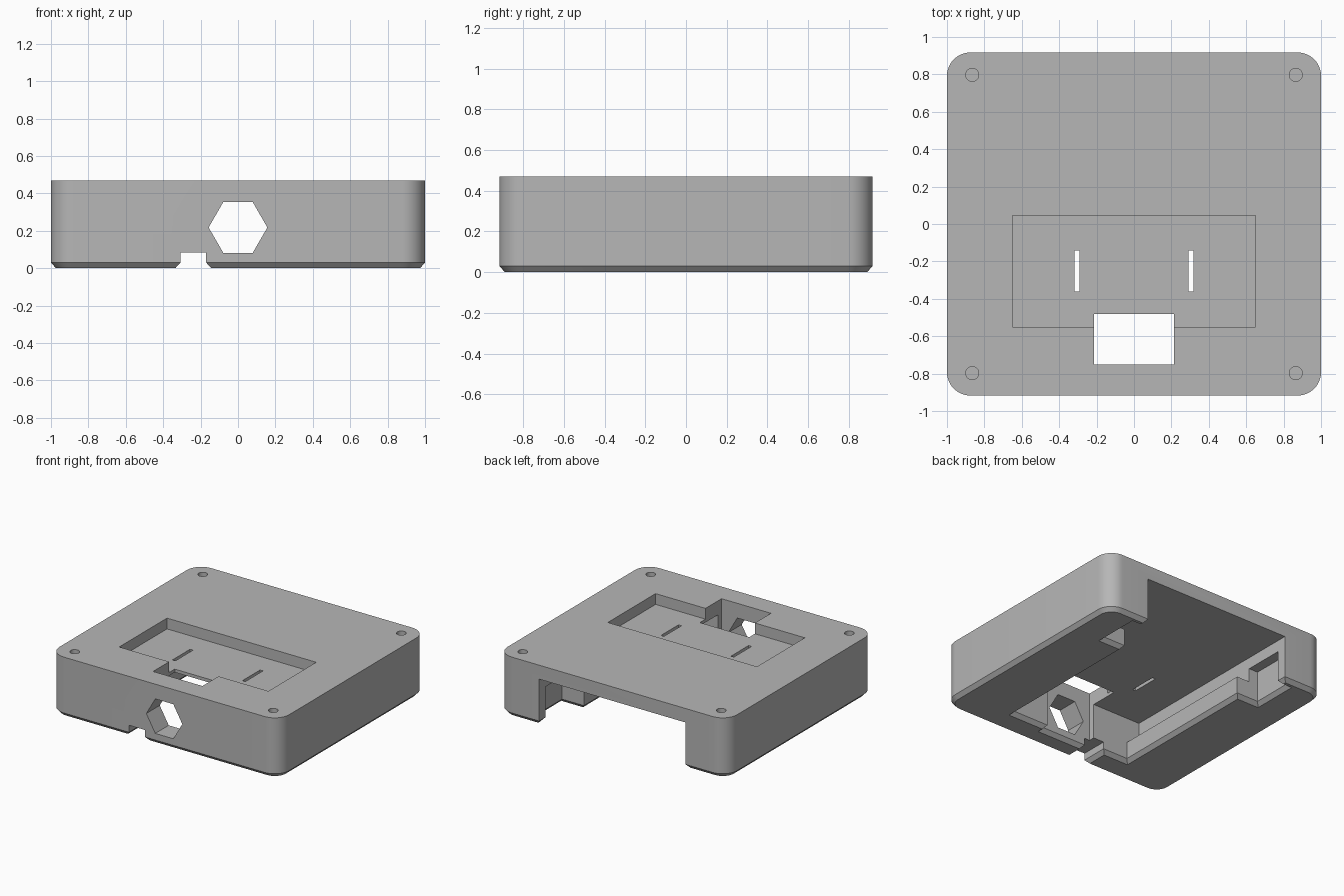
import bpy, bmesh, math

if "Cube" in bpy.data.objects:
    bpy.data.objects.remove(bpy.data.objects["Cube"])

W, D, H = 1.0, 0.917, 0.47      # half width, half depth, height
CHAMFER, CHAMFER_H = 0.027, 0.03

grey = bpy.data.materials.new("plain grey")
grey.use_nodes = True
COLOUR = (0.47, 0.47, 0.47, 1)
grey.diffuse_color = COLOUR
grey.node_tree.nodes["Principled BSDF"].inputs["Base Color"].default_value = COLOUR


def loft(name, rings):
    """Closed solid through matching rings of points, bottom to top."""
    bm = bmesh.new()
    loops = [[bm.verts.new(p) for p in ring] for ring in rings]
    n = len(loops[0])
    for low, high in zip(loops, loops[1:]):
        for i in range(n):
            j = (i + 1) % n
            bm.faces.new((low[i], low[j], high[j], high[i]))
    bm.faces.new(loops[0][::-1])
    bm.faces.new(loops[-1])
    bmesh.ops.recalc_face_normals(bm, faces=bm.faces)
    mesh = bpy.data.meshes.new(name)
    bm.to_mesh(mesh)
    bm.free()
    mesh.materials.append(grey)
    obj = bpy.data.objects.new(name, mesh)
    bpy.context.collection.objects.link(obj)
    return obj


def rounded_ring(inset, z, radius=0.125, steps=10):
    """Rounded rectangle following the outer wall."""
    pts = []
    for k, (sx, sy) in enumerate(((1, 1), (-1, 1), (-1, -1), (1, -1))):
        for i in range(steps + 1):
            a = math.pi / 2 * (k + i / steps)
            pts.append((sx * (W - radius) + (radius - inset) * math.cos(a),
                        sy * (D - radius) + (radius - inset) * math.sin(a), z))
    return pts


def rect(x0, x1, y0, y1, z, grow=0):
    return [(x0 - grow, y0 - grow, z), (x1 + grow, y0 - grow, z),
            (x1 + grow, y1 + grow, z), (x0 - grow, y1 + grow, z)]


def box(name, x0, x1, y0, y1, z0, z1):
    return loft(name, [rect(x0, x1, y0, y1, z0), rect(x0, x1, y0, y1, z1)])


def flared_box(name, x0, x1, y0, y1, z1):
    """Box open at the underside, with a chamfered bottom rim."""
    return loft(name, [rect(x0, x1, y0, y1, -CHAMFER_H, 2 * CHAMFER),
                       rect(x0, x1, y0, y1, CHAMFER_H),
                       rect(x0, x1, y0, y1, z1)])


def circle(x, y, z, r, n=32):
    return [(x + r * math.cos(math.tau * i / n),
             y + r * math.sin(math.tau * i / n), z) for i in range(n)]


def hexagon(y, r, zc):
    return [(r * math.cos(math.tau * i / 6), y,
             zc + r * math.sin(math.tau * i / 6)) for i in range(6)]


# Outer shell with rounded corners and chamfered foot
case = loft("enclosure_body", [rounded_ring(CHAMFER, 0),
                               rounded_ring(0, CHAMFER_H),
                               rounded_ring(0, H)])

cutters = [
    # Inner cavity, narrowed by lips near the underside, open at the back
    box("cavity", -0.637, 0.637, -0.704, 1.1, 0.163, 0.36),
    flared_box("underside_opening", -0.525, 0.525, -0.704, 1.1, 0.25),
    flared_box("back_opening", -0.637, 0.637, 0.52, 1.1, 0.3),
    flared_box("side_notches", -0.715, 0.715, 0.52, 0.84, 0.27),
    # Front cable slot, hexagonal port and through window
    flared_box("cable_slot", -0.308, -0.17, -1.1, -0.6, 0.085),
    loft("hex_port", [hexagon(-1.1, 0.157, 0.218), hexagon(-0.6, 0.157, 0.218)]),
    flared_box("window", -0.215, 0.215, -0.75, -0.48, 0.6),
    # Shallow tray in the top
    box("tray", -0.65, 0.65, -0.55, 0.045, 0.385, 0.6),
]
# Mirrored strap slots and corner screw holes
for s in (-1, 1):
    cutters.append(box("strap_slot", s * 0.305 - 0.013, s * 0.305 + 0.013,
                       -0.362, -0.142, 0.3, 0.5))
    for t in (-1, 1):
        cutters.append(loft("screw_hole", [circle(s * 0.865, t * 0.797, z, 0.035)
                                           for z in (0.35, 0.6)]))

bpy.context.view_layer.objects.active = case
for cutter in cutters:
    cutter.hide_render = True
    mod = case.modifiers.new(cutter.name, "BOOLEAN")
    mod.operation = "DIFFERENCE"
    mod.solver = "EXACT"
    mod.object = cutter
    bpy.ops.object.modifier_apply(modifier=mod.name)
    bpy.data.objects.remove(cutter)

# Smooth round corners, crisp edges
for o in bpy.context.selected_objects:
    o.select_set(False)
case.select_set(True)
bpy.ops.object.shade_smooth_by_angle(angle=math.radians(25))
